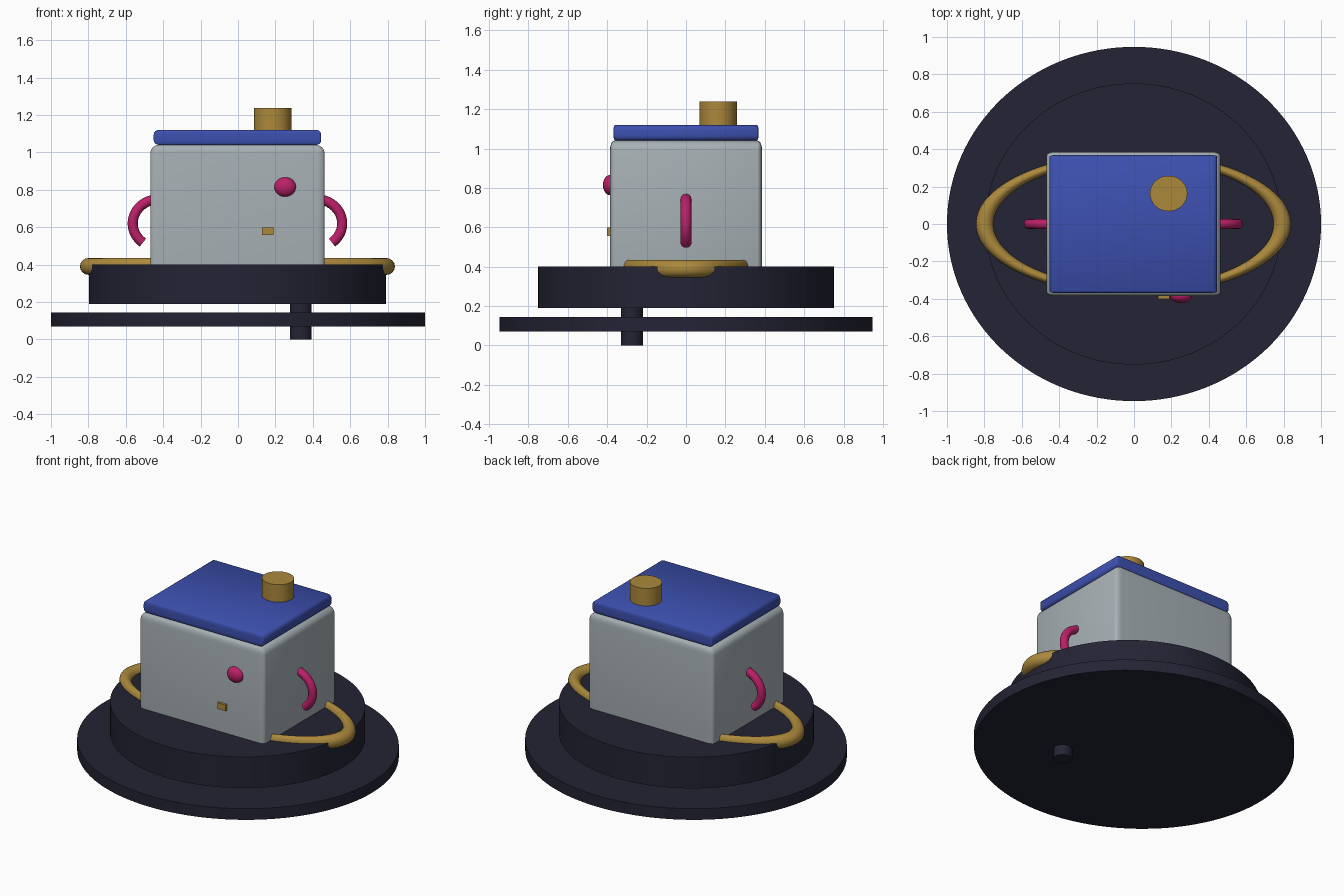
import bpy, bmesh, math
from mathutils import Vector

if "Cube" in bpy.data.objects:
    bpy.data.objects.remove(bpy.data.objects["Cube"])


def material(name, rgb):
    m = bpy.data.materials.new(name)
    m.diffuse_color = (*rgb, 1)
    m.use_nodes = True
    m.node_tree.nodes["Principled BSDF"].inputs["Base Color"].default_value = m.diffuse_color
    return m


NAVY = material("dark navy", (0.017, 0.017, 0.035))
GREY = material("cool grey", (0.39, 0.44, 0.465))
BLUE = material("blue", (0.046, 0.08, 0.43))
GOLD = material("gold", (0.41, 0.25, 0.045))
PINK = material("magenta", (0.50, 0.014, 0.14))


def finish(name, mat, angle=35):
    ob = bpy.context.object
    ob.name = name
    ob.data.materials.append(mat)
    bpy.ops.object.shade_smooth_by_angle(angle=math.radians(angle))
    return ob


def apply_scale(scale):
    bpy.context.object.scale = scale
    bpy.ops.object.transform_apply(location=False, rotation=False, scale=True)


def disc(name, mat, centre, rx, ry, z0, z1, sides=96):
    """Elliptical upright cylinder between two heights."""
    bpy.ops.mesh.primitive_cylinder_add(vertices=sides, radius=1, depth=1,
                                        location=(*centre, (z0 + z1) / 2))
    apply_scale((rx, ry, z1 - z0))
    return finish(name, mat)


def box(name, mat, low, high, rounding=None):
    """Box between two corners, with a separate edge rounding for each axis."""
    low, high = Vector(low), Vector(high)
    bpy.ops.mesh.primitive_cube_add(size=2, location=(low + high) / 2)
    half = (high - low) / 2
    if rounding:
        # bevel in a space where the rounding is one unit, then stretch it
        r = Vector(rounding)
        mesh = bpy.context.object.data
        bm = bmesh.new()
        bm.from_mesh(mesh)
        bmesh.ops.scale(bm, verts=bm.verts,
                        vec=[half[i] / r[i] for i in range(3)])
        bmesh.ops.bevel(bm, geom=bm.edges[:], offset=1, segments=4,
                        profile=0.5, affect='EDGES')
        bm.to_mesh(mesh)
        bm.free()
        apply_scale(r)
    else:
        apply_scale(half)
    return finish(name, mat)


X0 = -0.003  # middle of the body

# base discs and the off-centre peg beneath
disc("lower_disc", NAVY, (0, 0), 1.0, 0.947, 0.07, 0.145, 128)
disc("upper_disc", NAVY, (X0, 0), 0.793, 0.752, 0.19, 0.40, 128)
disc("peg", NAVY, (0.336, -0.275), 0.058, 0.056, 0.0, 0.2, 48)

# body and lid
box("body", GREY, (X0 - 0.466, -0.386, 0.34), (X0 + 0.466, 0.386, 1.04),
    (0.045, 0.022, 0.045))
box("lid", BLUE, (X0 - 0.448, -0.368, 1.04), (X0 + 0.448, 0.368, 1.12),
    (0.026, 0.008, 0.026))

# knob on the lid
disc("knob", GOLD, (0.185, 0.163), 0.1, 0.095, 1.11, 1.238, 48)

# oval ring around the foot of the body
bpy.ops.mesh.primitive_torus_add(location=(X0, 0, 0.39), major_radius=0.795,
                                 minor_radius=0.047, major_segments=96,
                                 minor_segments=16)
apply_scale((1, 0.452, 0.96))
finish("oval_ring", GOLD, 80)

# curved side handles
for side, label in ((1, "right"), (-1, "left")):
    curve = bpy.data.curves.new(label + "_handle", 'CURVE')
    curve.dimensions = '3D'
    curve.bevel_depth = 0.027
    curve.bevel_resolution = 4
    curve.use_fill_caps = True
    steps = 24
    spline = curve.splines.new('POLY')
    spline.points.add(steps)
    for i, p in enumerate(spline.points):
        a = math.radians(-52 + 142 * i / steps)
        p.co = (X0 + side * (0.418 + 0.142 * math.cos(a)), 0,
                0.62 + 0.13 * math.sin(a), 1)
    ob = bpy.data.objects.new(label + "_handle", curve)
    bpy.context.collection.objects.link(ob)
    bpy.ops.object.select_all(action='DESELECT')
    ob.select_set(True)
    bpy.context.view_layer.objects.active = ob
    bpy.ops.object.convert(target='MESH')
    finish(label + "_handle", PINK, 50)

# round button and small square stud on the front
bpy.ops.mesh.primitive_uv_sphere_add(segments=32, ring_count=16, radius=1,
                                     location=(0.252, -0.384, 0.815))
apply_scale((0.058, 0.038, 0.052))
finish("round_button", PINK)
box("square_stud", GOLD, (0.127, -0.402, 0.557), (0.189, -0.37, 0.598))
